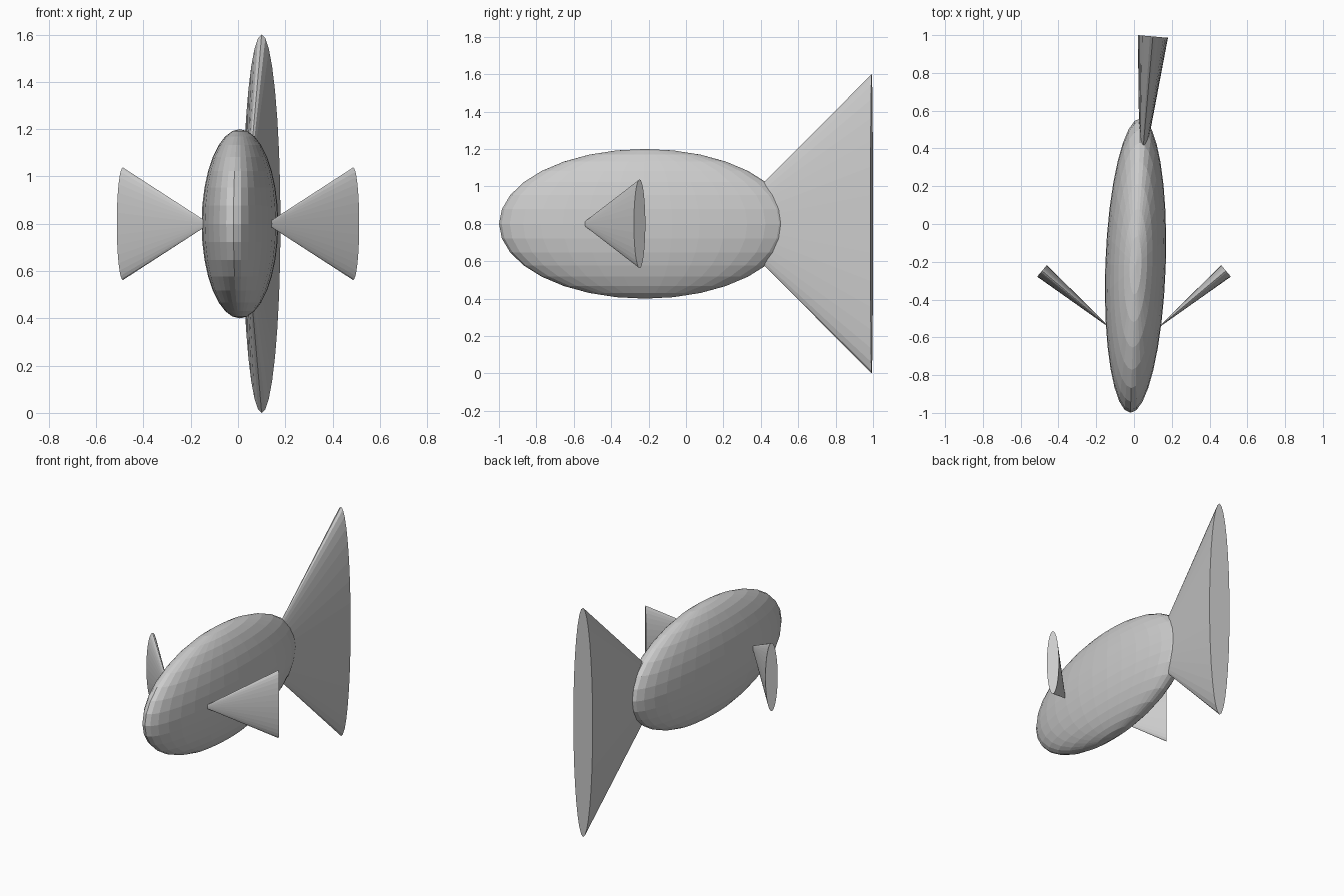
import bpy
from math import radians, pi
from mathutils import Matrix, Vector

cube = bpy.data.objects.get("Cube")
if cube:
    bpy.data.objects.remove(cube, do_unlink=True)

# Plain grey for every part
grey = bpy.data.materials.new("plain_grey")
grey.use_nodes = True
colour = (0.6, 0.6, 0.6, 1.0)
grey.diffuse_color = colour
for node in grey.node_tree.nodes:
    if node.type == 'BSDF_PRINCIPLED':
        node.inputs["Base Color"].default_value = colour

MID_Z = 0.8


def finish(name, matrix):
    """Name the new primitive, bake its transform and colour it."""
    obj = bpy.context.object
    obj.name = name
    obj.data.name = name
    obj.data.transform(matrix)
    obj.data.materials.append(grey)
    return obj


def fin(name, base, angle, half_width, half_height, length):
    """Flattened cone: flat base outward at `base`, apex inside the body.
    `angle` turns the outward direction about z, starting from +y."""
    bpy.ops.mesh.primitive_cone_add(vertices=32, radius1=1, radius2=0, depth=1)
    to_base = Matrix.Translation((0, 0, 0.5))
    size = Matrix.Diagonal((half_width, half_height, length, 1))
    lay_down = Matrix.Rotation(pi / 2, 4, 'X')
    turn = Matrix.Rotation(angle, 4, 'Z')
    place = Matrix.Translation(Vector(base))
    return finish(name, place @ turn @ lay_down @ size @ to_base)


# Body: a flattened, slightly turned ellipsoid
bpy.ops.mesh.primitive_uv_sphere_add(segments=32, ring_count=16, radius=1)
finish("body",
       Matrix.Translation((0.008, -0.22, MID_Z))
       @ Matrix.Rotation(radians(-2), 4, 'Z')
       @ Matrix.Diagonal((0.16, 0.78, 0.4, 1)))

# Tail fin, swung a little to the left
fin("tail_fin", (0.1, 0.993, MID_Z), radians(-5), 0.08, 0.8, 0.8)

# Side fins, swept backward
for name, side in (("left_fin", 1), ("right_fin", -1)):
    fin(name, (side * 0.487, -0.248, MID_Z), -side * radians(50),
        0.04, 0.238, 0.48)
